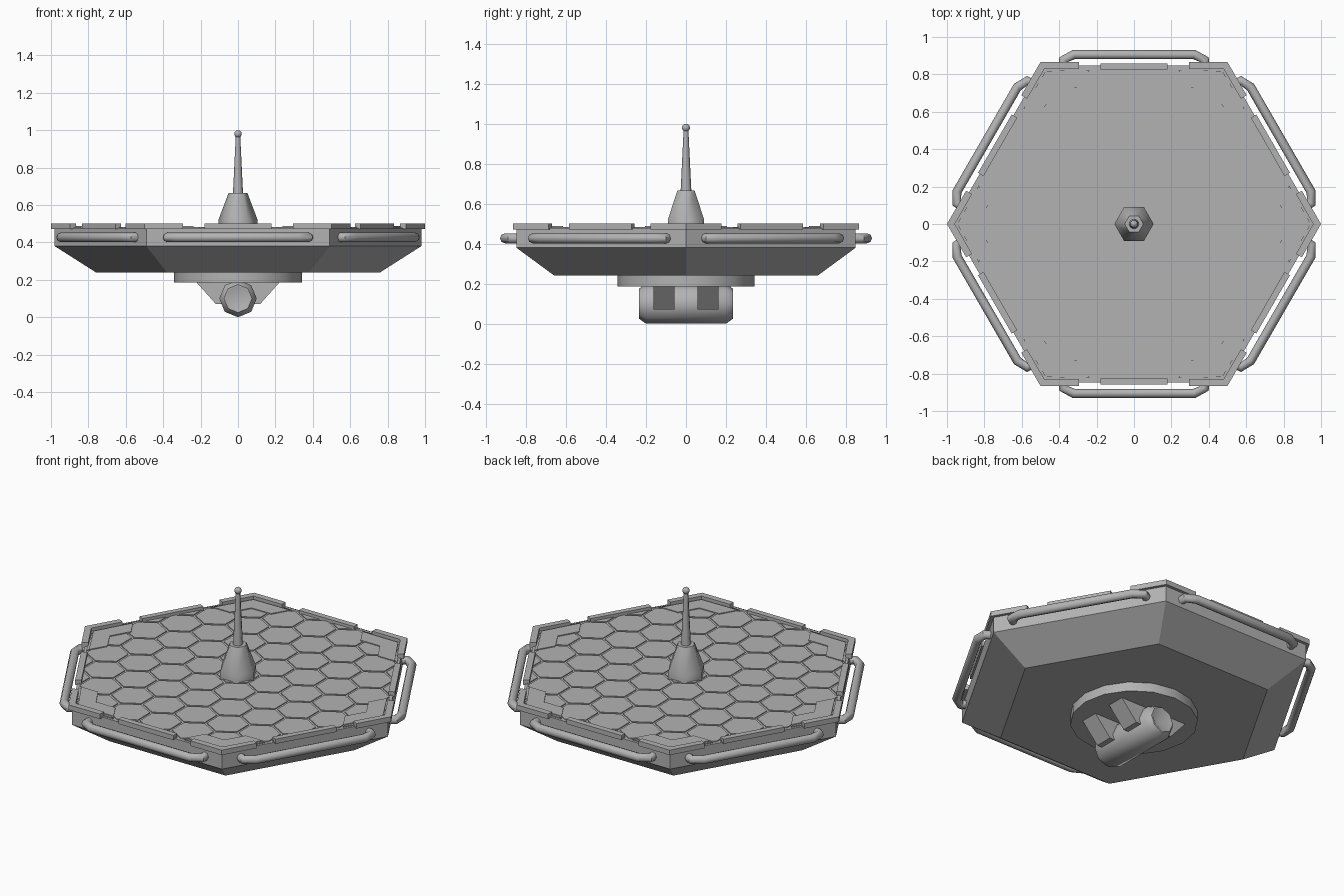
import bpy, bmesh, math
from mathutils import Matrix, Vector

if "Cube" in bpy.data.objects:
    bpy.data.objects.remove(bpy.data.objects["Cube"], do_unlink=True)

GREY = (0.45, 0.45, 0.45, 1)
metal = bpy.data.materials.new("grey metal")
metal.use_nodes = True
metal.diffuse_color = GREY
metal.node_tree.nodes["Principled BSDF"].inputs["Base Color"].default_value = GREY


def finish(bm, name, smooth=None):
    bmesh.ops.recalc_face_normals(bm, faces=bm.faces)
    mesh = bpy.data.meshes.new(name)
    bm.to_mesh(mesh)
    bm.free()
    mesh.materials.append(metal)
    ob = bpy.data.objects.new(name, mesh)
    bpy.context.collection.objects.link(ob)
    if smooth:
        bpy.ops.object.select_all(action="DESELECT")
        ob.select_set(True)
        bpy.context.view_layer.objects.active = ob
        bpy.ops.object.shade_smooth_by_angle(angle=math.radians(smooth))
    return ob


def lathe(name, profile, sides, matrix=Matrix(), smooth=None):
    """Stack of regular polygon rings (radius, height), capped at both ends."""
    bm = bmesh.new()
    rings = []
    for r, z in profile:
        if r == 0:
            rings.append([bm.verts.new((0, 0, z))] * sides)
        else:
            rings.append([bm.verts.new((r * math.cos(a), r * math.sin(a), z))
                          for a in (math.tau * i / sides for i in range(sides))])
    for low, high in zip(rings, rings[1:]):
        for i in range(sides):
            j = (i + 1) % sides
            bm.faces.new(list(dict.fromkeys((low[i], low[j], high[j], high[i]))))
    for ring, (r, _) in ((rings[0], profile[0]), (rings[-1], profile[-1])):
        if r > 0:
            bm.faces.new(ring)
    bm.transform(matrix)
    return finish(bm, name, smooth)


def prism(bm, outline, z0, z1, matrix=Matrix()):
    """Extrude an x, y outline from z0 to z1; returns the top face."""
    low = [bm.verts.new(matrix @ Vector((x, y, z0))) for x, y in outline]
    high = [bm.verts.new(matrix @ Vector((x, y, z1))) for x, y in outline]
    n = len(outline)
    bm.faces.new(low[::-1])
    for i in range(n):
        j = (i + 1) % n
        bm.faces.new((low[i], low[j], high[j], high[i]))
    return bm.faces.new(high)


def mirror_y(points):
    """Close an outline that starts and ends on the x axis."""
    return points + [(x, -y) for x, y in points[-2:0:-1]]


def turn(degrees):
    return Matrix.Rotation(math.radians(degrees), 4, "Z")


# Hexagonal hull with sloping underside
lathe("hull", [(0.76, 0.24), (0.98, 0.38), (0.98, 0.478)], 6)

# Honeycomb deck tiles, trimmed to the hull outline
bm = bmesh.new()
R, GAP = 0.12, 0.008
tile = [((R - GAP) * math.sin(a), (R - GAP) * math.cos(a))
        for a in (math.tau * i / 6 for i in range(6))]
for row in range(-5, 6):
    for col in range(-6, 7):
        cx = math.sqrt(3) * R * (col + 0.5 * (row % 2))
        cy = 1.5 * R * row
        if math.hypot(cx, cy) < 1.05:
            prism(bm, tile, 0.474, 0.483, Matrix.Translation((cx, cy, 0)))
for k in range(6):
    normal = turn(30 + 60 * k) @ Vector((1, 0, 0))
    cut = bmesh.ops.bisect_plane(bm, geom=bm.verts[:] + bm.edges[:] + bm.faces[:],
                                 plane_co=normal * 0.835, plane_no=normal,
                                 clear_outer=True)
    edges = [e for e in cut["geom_cut"] if isinstance(e, bmesh.types.BMEdge)]
    bmesh.ops.holes_fill(bm, edges=edges)
finish(bm, "deck_tiles")

# Rim blocks and chevron plates, repeated around the six corners and sides
corner = mirror_y([(1, 0), (0.8975, 0.1775), (0.866, 0.16), (0.958, 0)])
chevron = mirror_y([(0.945, 0), (0.83, 0.205), (0.775, 0.11), (0.838, 0)])
side = [(0.825, -0.18), (0.859, -0.18), (0.859, 0.18), (0.825, 0.18)]
corners, sides, chevrons = bmesh.new(), bmesh.new(), bmesh.new()
for k in range(6):
    prism(corners, corner, 0.472, 0.502, turn(60 * k))
    prism(sides, side, 0.472, 0.5, turn(60 * k + 30))
    top = prism(chevrons, chevron, 0.475, 0.488, turn(60 * k))
    bmesh.ops.inset_region(chevrons, faces=[top], thickness=0.01, depth=0.006)
finish(corners, "corner_rim_blocks")
finish(sides, "side_rim_blocks")
finish(chevrons, "corner_chevrons")

# Handrails along each side
half = [(0.83, 0.378), (0.878, 0.378), (0.906, 0.322)]
path = half + [(x, -y) for x, y in reversed(half)]
for k in range(6):
    curve = bpy.data.curves.new("rail_path", "CURVE")
    curve.dimensions = "3D"
    curve.bevel_depth = 0.025
    curve.bevel_resolution = 2
    curve.use_fill_caps = True
    spline = curve.splines.new("POLY")
    spline.points.add(len(path) - 1)
    for point, (x, y) in zip(spline.points, path):
        point.co = (*(turn(60 * k + 30) @ Vector((x, y, 0.427))), 1)
    rail = bpy.data.objects.new("temporary_rail", curve)
    bpy.context.collection.objects.link(rail)
    bpy.context.view_layer.update()
    bm = bmesh.new()
    mesh = bpy.data.meshes.new_from_object(
        rail.evaluated_get(bpy.context.evaluated_depsgraph_get()))
    bm.from_mesh(mesh)
    for f in bm.faces:
        f.material_index = 0
    bpy.data.objects.remove(rail, do_unlink=True)
    bpy.data.meshes.remove(mesh)
    finish(bm, f"handrail_{k + 1}", 50)

# Antenna: hexagonal base, tapering mast and ball tip
lathe("antenna_base", [(0.105, 0.475), (0.105, 0.52), (0.05, 0.665)], 6, smooth=62)
lathe("antenna_mast", [(0.027, 0.66), (0.012, 0.97)], 8, smooth=50)
bm = bmesh.new()
bmesh.ops.create_uvsphere(bm, u_segments=12, v_segments=8, radius=0.02,
                          matrix=Matrix.Translation((0, 0, 0.98)))
finish(bm, "antenna_tip", 60)

# Mounting disc under the hull
lathe("mounting_disc", [(0.342, 0.186), (0.342, 0.245)], 16, smooth=30)

# Pod slung below, with chamfered and dimpled ends
end = [(0, -0.19), (0.065, -0.235), (0.075, -0.235), (0.1, -0.2)]
lathe("pod", end + [(r, -y) for r, y in reversed(end)], 8,
      Matrix.Translation((0, 0, 0.1)) @ Matrix.Rotation(math.pi / 2, 4, "X"), smooth=46)

# Two trapezoid brackets that hold the pod
bm = bmesh.new()
bracket = [(-0.225, 0.19), (-0.12, 0.072), (0.12, 0.072), (0.225, 0.19)]
for y in (-0.11, 0.11):
    prism(bm, bracket, -0.053, 0.053,
          Matrix.Translation((0, y, 0)) @ Matrix.Rotation(math.pi / 2, 4, "X"))
finish(bm, "pod_brackets")
